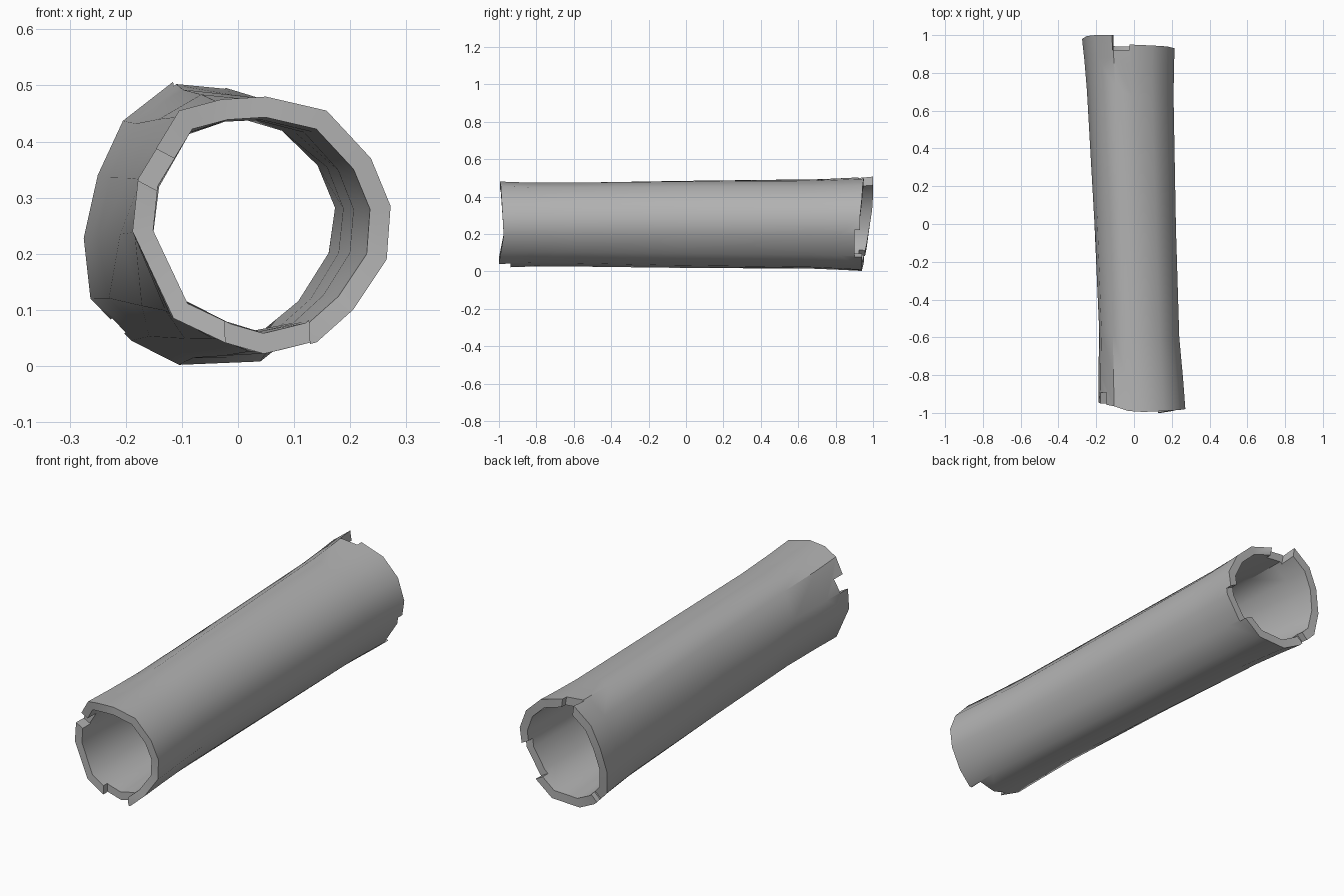
import bpy
import bmesh
import math
from mathutils import Matrix, Vector

default = bpy.data.objects.get("Cube")
if default:
    bpy.data.objects.remove(default, do_unlink=True)

WALL = 0.84          # inner bore relative to the outer skin

# End outlines (x, y, z), walked round the pipe in the same order
FRONT = [(.265, -.975, .19), (.272, -.98, .285), (.237, -.985, .37), (.158, -.99, .455),
         (.05, -.995, .48), (-.03, -.99, .475), (-.105, -.965, .455), (-.178, -.95, .335),
         (-.188, -.945, .24), (-.115, -.955, .085), (-.02, -.97, .04), (.05, -.985, .02),
         (.14, -1, .042), (.205, -.99, .1)]
BACK = [(.2, .93, .19), (.215, .93, .29), (.175, .94, .385), (.095, .945, .46),
        (-.02, .95, .495), (-.115, 1, .507), (-.205, 1, .437), (-.25, .995, .34),
        (-.275, .98, .228), (-.263, .965, .12), (-.19, .95, .045), (-.105, .94, .002),
        (.04, .94, .008), (.13, .94, .08)]
FRONT_CENTRE = Vector((.042, 0, .25))
BACK_CENTRE = Vector((-.03, 0, .252))

# Position along the pipe, then width and height of the waist
STATIONS = [(0, 1, 1), (.08, .97, .97), (.2, .91, .96), (.5, .91, .97),
            (.86, .945, .96), (.94, .97, .98), (1, 1, 1)]


def ring(bm, t, wide, high, scale):
    centre = FRONT_CENTRE.lerp(BACK_CENTRE, t)
    verts = []
    for a, b in zip(FRONT, BACK):
        p = Vector(a).lerp(Vector(b), t)
        x = centre.x + (p.x - centre.x) * wide * scale
        z = centre.z + (p.z - centre.z) * high * scale
        verts.append(bm.verts.new((x, p.y, z)))
    return verts


def bridge(bm, first, second):
    n = len(first)
    for i in range(n):
        j = (i + 1) % n
        bm.faces.new((first[i], first[j], second[j], second[i]))


def make_object(name, bm):
    bmesh.ops.recalc_face_normals(bm, faces=bm.faces)
    mesh = bpy.data.meshes.new(name)
    bm.to_mesh(mesh)
    bm.free()
    obj = bpy.data.objects.new(name, mesh)
    bpy.context.collection.objects.link(obj)
    return obj


# Hollow pipe: outer skin, inner bore and the two rims
bm = bmesh.new()
outer = [ring(bm, *s, 1) for s in STATIONS]
inner = [ring(bm, *s, WALL) for s in STATIONS]
for skin in (outer, inner):
    for a, b in zip(skin, skin[1:]):
        bridge(bm, a, b)
for end in (0, -1):
    bridge(bm, outer[end], inner[end])
pipe = make_object("hollow_pipe", bm)

grey = bpy.data.materials.new("plain grey")
grey.use_nodes = True
colour = (.45, .45, .45, 1)
grey.diffuse_color = colour
grey.node_tree.nodes["Principled BSDF"].inputs["Base Color"].default_value = colour
pipe.data.materials.append(grey)


# Broken notches in the rims
def cut_notch(x, z, width, floor):
    centre = FRONT_CENTRE if floor < 0 else BACK_CENTRE
    angle = math.atan2(z - centre.z, x - centre.x)
    reach = .3
    mid = floor + math.copysign(reach / 2, floor)
    bm = bmesh.new()
    bmesh.ops.create_cube(bm, size=1, matrix=Matrix.Translation((x, mid, z))
                          @ Matrix.Rotation(-angle, 4, "Y")
                          @ Matrix.Diagonal((.16, reach, width, 1)))
    cutter = make_object("notch_cutter", bm)
    cutter.data.materials.append(grey)
    cutter.hide_render = True
    mod = pipe.modifiers.new("notch", "BOOLEAN")
    mod.operation = "DIFFERENCE"
    mod.solver = "EXACT"
    mod.object = cutter
    bpy.ops.object.modifier_apply(modifier=mod.name)
    bpy.data.objects.remove(cutter, do_unlink=True)


bpy.ops.object.select_all(action="DESELECT")
pipe.select_set(True)
bpy.context.view_layer.objects.active = pipe
for notch in [(-.155, .355, .065, -.893), (.053, .04, .15, -.937),
              (-.066, .48, .09, .921), (.17, .145, .165, .9), (-.215, .07, .035, .925)]:
    cut_notch(*notch)

bpy.ops.object.shade_smooth_by_angle(angle=math.radians(40))
